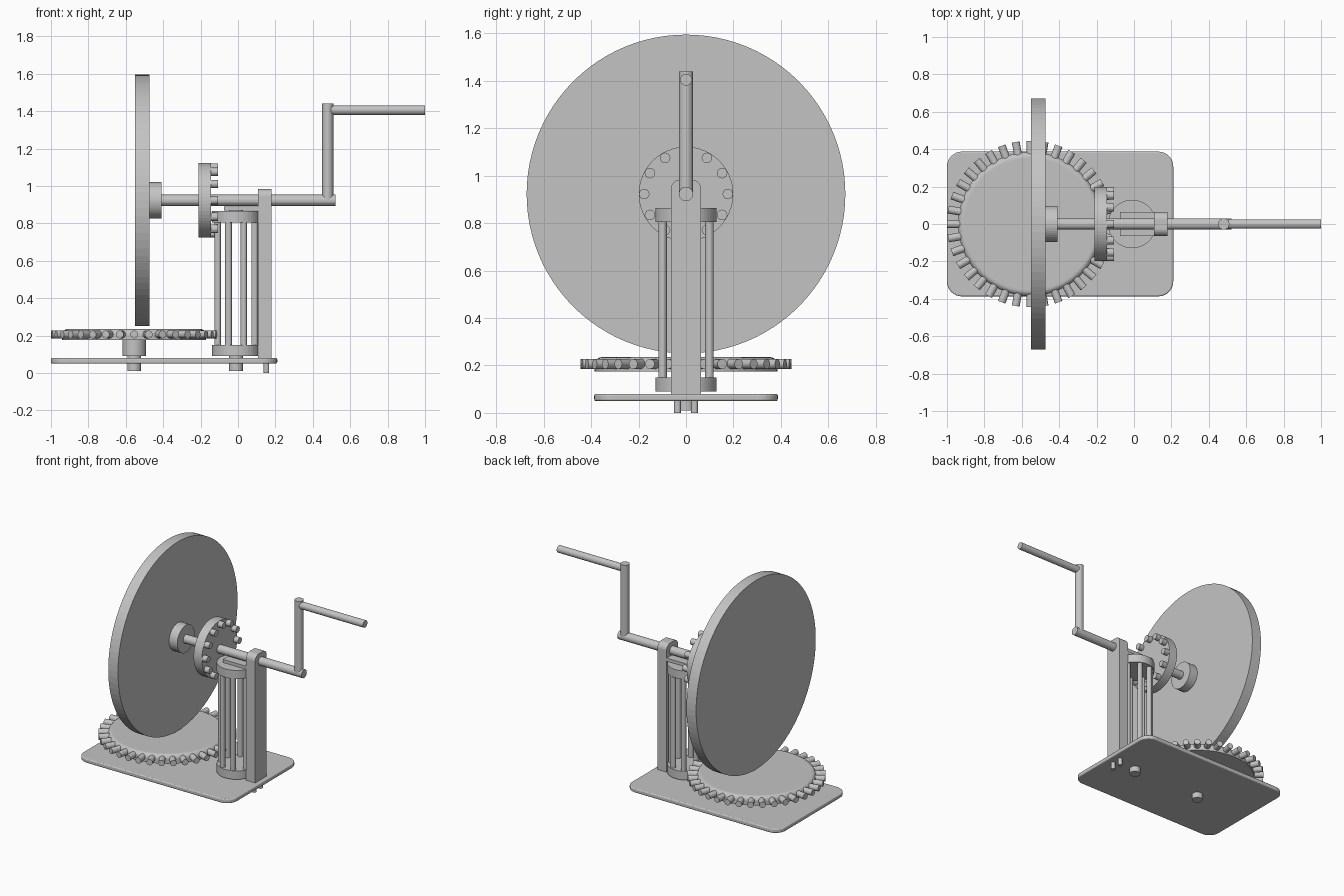
import bpy, bmesh
from math import radians, cos, sin, pi
from mathutils import Matrix, Vector

cube = bpy.data.objects.get("Cube")
if cube:
    bpy.data.objects.remove(cube)

GREY = (0.55, 0.55, 0.55, 1)
grey = bpy.data.materials.new("plain_grey")
grey.use_nodes = True
grey.diffuse_color = GREY
grey.node_tree.nodes["Principled BSDF"].inputs["Base Color"].default_value = GREY


def finish(bm, name):
    bmesh.ops.recalc_face_normals(bm, faces=bm.faces[:])
    mesh = bpy.data.meshes.new(name)
    bm.to_mesh(mesh)
    bm.free()
    mesh.materials.append(grey)
    obj = bpy.data.objects.new(name, mesh)
    bpy.context.collection.objects.link(obj)
    return obj


def add_rod(bm, start, end, radius, sides):
    a, b = Vector(start), Vector(end)
    turn = (b - a).to_track_quat('Z', 'Y').to_matrix().to_4x4()
    bmesh.ops.create_cone(bm, cap_ends=True, segments=sides, radius1=radius,
                          radius2=radius, depth=(b - a).length,
                          matrix=Matrix.Translation((a + b) / 2) @ turn)


def rods(name, spans, radius, sides=24):
    bm = bmesh.new()
    for start, end in spans:
        add_rod(bm, start, end, radius, sides)
    return finish(bm, name)


def box(name, low, high, bevel_axis=None, bevel=0.0, top_only=False):
    # Optional rounding of the edges running along one axis
    bm = bmesh.new()
    low, high = Vector(low), Vector(high)
    size = Matrix.Diagonal((*(high - low), 1))
    bmesh.ops.create_cube(bm, size=1, matrix=Matrix.Translation((low + high) / 2) @ size)
    if bevel_axis is not None:
        edges = []
        for e in bm.edges:
            along = abs((e.verts[0].co - e.verts[1].co).normalized()[bevel_axis]) > 0.9
            upper = min(v.co.z for v in e.verts) > high.z - 0.001
            if along and (upper or not top_only):
                edges.append(e)
        bmesh.ops.bevel(bm, geom=edges, offset=bevel, segments=8, profile=0.5,
                        affect='EDGES')
    return finish(bm, name)


def ring(count, radius, offset=0.0):
    return [(radius * cos(offset + 2 * pi * i / count),
             radius * sin(offset + 2 * pi * i / count)) for i in range(count)]


SHAFT_Z = 0.923
GEAR_X = -0.555
CAGE_X = -0.01

# Base plate with rounded corners and softened rims
base = box("base_plate", (-1, -0.387, 0.05), (0.21, 0.387, 0.08), 2, 0.08)
soft = base.modifiers.new("soft_rim", 'BEVEL')
soft.width = 0.008
soft.segments = 3
soft.limit_method = 'ANGLE'
soft.angle_limit = radians(60)

# Horizontal gear: turned body with a rounded upper rim, radial pegs and axle
bm = bmesh.new()
R, LOW, TOP, FILLET = 0.385, 0.175, 0.235, 0.03
profile = [(0, LOW), (R, LOW)]
for i in range(6):
    a = i * pi / 10
    profile.append((R - FILLET + FILLET * cos(a), TOP - FILLET + FILLET * sin(a)))
profile.append((0, TOP))
verts = [bm.verts.new((GEAR_X + r, 0, z)) for r, z in profile]
edges = [bm.edges.new(pair) for pair in zip(verts, verts[1:])]
bmesh.ops.spin(bm, geom=verts + edges, cent=(GEAR_X, 0, 0), axis=(0, 0, 1),
               angle=2 * pi, steps=72)
bmesh.ops.remove_doubles(bm, verts=bm.verts[:], dist=0.0001)
gear = finish(bm, "horizontal_gear")
rods("horizontal_gear_pegs",
     [((GEAR_X + x * 0.8, y * 0.8, 0.206), (GEAR_X + x, y, 0.206))
      for x, y in ring(36, 0.445)], 0.021, 16)
rods("gear_hub", [((GEAR_X, 0, 0.09), (GEAR_X, 0, 0.18))], 0.063, 32)
rods("gear_axle", [((GEAR_X, 0, 0.01), (GEAR_X, 0, 0.1))], 0.037)

# Lantern pinion: two discs joined by a cage of rods
rods("cage_discs", [((CAGE_X, 0, z), (CAGE_X, 0, z + 0.06)) for z in (0.09, 0.805)],
     0.129, 48)
rods("cage_rods", [((CAGE_X + x, y, 0.14), (CAGE_X + x, y, 0.815))
                   for x, y in ring(8, 0.107, pi / 8)], 0.018, 16)
rods("cage_axles", [((CAGE_X, 0, 0.01), (CAGE_X, 0, 0.1)),
                    ((CAGE_X, 0, 0.86), (CAGE_X, 0, 0.885))], 0.037)

# Support post with bracket and locating pins
box("support_post", (0.108, -0.064, 0.08), (0.18, 0.064, 0.983), 0, 0.04, True)
box("cage_bracket", (-0.075, -0.064, 0.869), (0.12, 0.064, 0.891))
rods("post_pins", [((0.152, y, 0), (0.152, y, 0.09)) for y in (-0.036, 0.036)], 0.015, 16)

# Large wheel on the horizontal shaft
rods("large_wheel", [((-0.55, 0, SHAFT_Z), (-0.474, 0, SHAFT_Z))], 0.672, 96)
rods("wheel_hub", [((-0.48, 0, SHAFT_Z), (-0.41, 0, SHAFT_Z))], 0.097, 48)
rods("main_shaft", [((-0.5, 0, SHAFT_Z), (0.52, 0, SHAFT_Z))], 0.03)

# Crown wheel with pegs facing the crank
rods("crown_wheel", [((-0.21, 0, SHAFT_Z), (-0.145, 0, SHAFT_Z))], 0.199, 64)
rods("crown_pegs", [((-0.15, y, SHAFT_Z + z), (-0.108, y, SHAFT_Z + z))
                    for y, z in ring(12, 0.176)], 0.022, 16)

# Crank arm and handle
rods("crank_arm", [((0.48, 0, SHAFT_Z), (0.48, 0, 1.44))], 0.03)
rods("crank_handle", [((0.48, 0, 1.405), (1, 0, 1.405))], 0.025)
